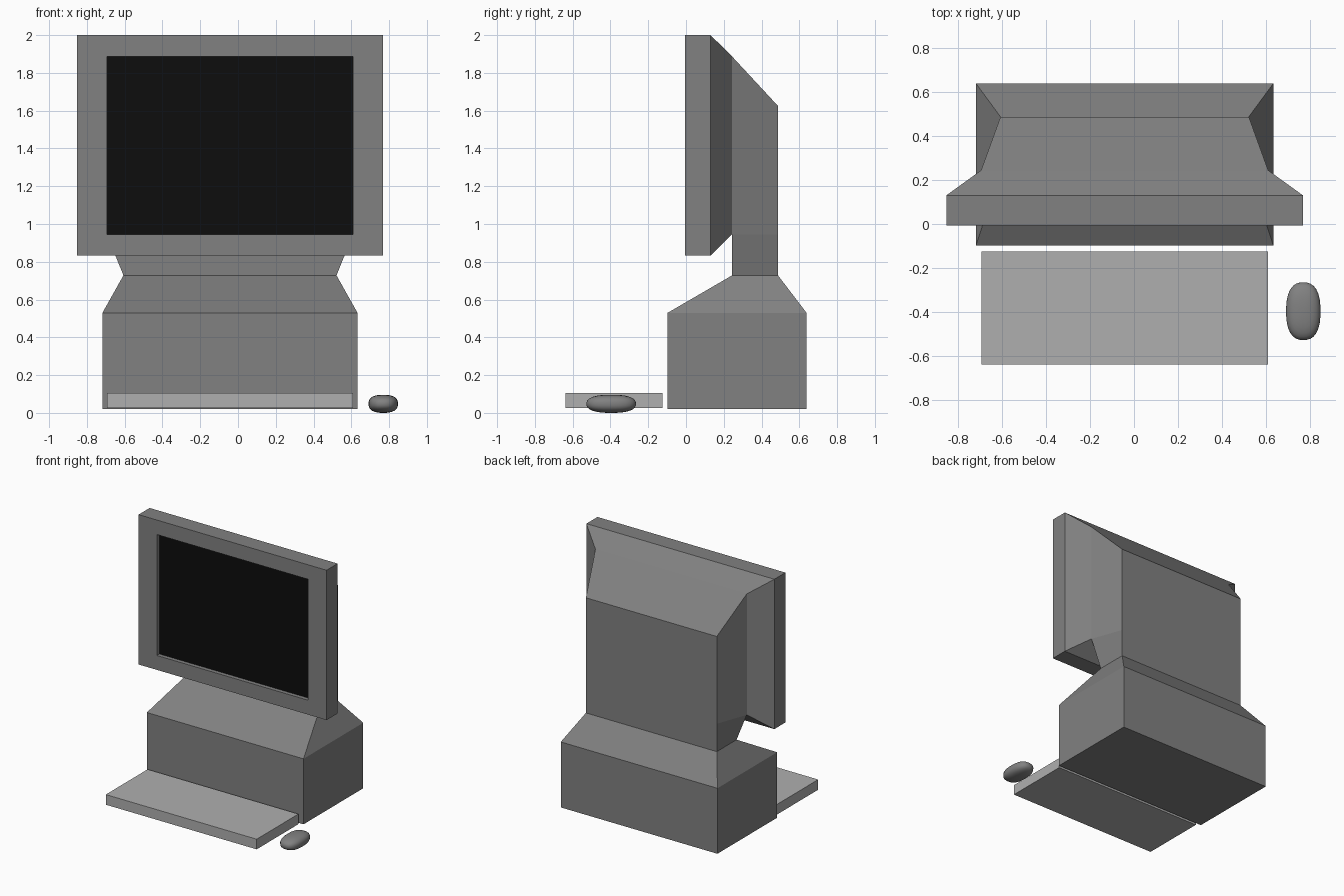
import bpy, bmesh, math

if "Cube" in bpy.data.objects:
    bpy.data.objects.remove(bpy.data.objects["Cube"])

CX = -0.0425   # centre line of the computer (the mouse sits off to one side)


def material(name, v):
    m = bpy.data.materials.new(name)
    m.diffuse_color = (v, v, v, 1)
    m.use_nodes = True
    m.node_tree.nodes["Principled BSDF"].inputs["Base Color"].default_value = m.diffuse_color
    return m


def finish(name, bm, mat, normals=True):
    if normals:
        bmesh.ops.recalc_face_normals(bm, faces=bm.faces[:])
    me = bpy.data.meshes.new(name)
    bm.to_mesh(me)
    bm.free()
    ob = bpy.data.objects.new(name, me)
    bpy.context.collection.objects.link(ob)
    me.materials.append(mat)
    return ob


def loft(name, rings, mat, caps=(True, True)):
    """Skin a series of point rings, optionally closing the ends."""
    bm = bmesh.new()
    vs = [[bm.verts.new(p) for p in r] for r in rings]
    n = len(rings[0])
    for a, b in zip(vs, vs[1:]):
        for i in range(n):
            j = (i + 1) % n
            bm.faces.new((a[i], a[j], b[j], b[i]))
    for ring, cap in zip((vs[0], vs[-1]), caps):
        if cap:
            bm.faces.new(ring)
    return finish(name, bm, mat)


def upright(y, hx, z0, z1):
    return [(CX - hx, y, z0), (CX + hx, y, z0), (CX + hx, y, z1), (CX - hx, y, z1)]


def level(z, hx, y0, y1):
    return [(CX - hx, y0, z), (CX + hx, y0, z), (CX + hx, y1, z), (CX - hx, y1, z)]


case = material("case_grey", 0.22)
light = material("light_grey", 0.43)
black = material("screen_black", 0.004)

FY, BY = 0.244, 0.487          # front and back of the rear housing
S0, S1 = 0.945, 1.887          # screen bottom and top

# Monitor frame: recessed opening, bezel, rim and rear taper
loft("monitor_frame", [
    upright(0.03, 0.652, S0, S1),
    upright(-0.006, 0.652, S0, S1),
    upright(-0.006, 0.81, 0.833, 2.0),
    upright(0.13, 0.81, 0.833, 2.0),
    upright(FY, 0.652, S0, S1)], case, (False, False))

# Screen panel
loft("screen", [upright(0.025, 0.652, S0, S1), upright(0.045, 0.652, S0, S1)], black)

# Rear housing: narrows backwards and down into the neck
loft("rear_housing", [
    level(0.728, 0.564, FY, BY),
    [(CX - 0.652, FY, S0), (CX + 0.652, FY, S0), (CX + 0.564, BY, S0), (CX - 0.564, BY, S0)],
    [(CX - 0.652, FY, S1), (CX + 0.652, FY, S1), (CX + 0.564, BY, 1.625), (CX - 0.564, BY, 1.625)],
], case)

# Base unit with sloping shoulders
loft("base_unit", [
    level(0.02, 0.675, -0.097, 0.638),
    level(0.53, 0.675, -0.097, 0.638),
    level(0.728, 0.564, FY, BY)], case)

# Keyboard slab
loft("keyboard", [level(0.025, 0.65, -0.638, -0.124), level(0.104, 0.65, -0.638, -0.124)], light)

# Mouse: rounded, slightly squared ellipsoid
bm = bmesh.new()
bmesh.ops.create_uvsphere(bm, u_segments=32, v_segments=16, radius=1)
for v in bm.verts:
    k = sum(abs(c) ** 2.5 for c in v.co) ** (-1 / 2.5)
    v.co = (0.769 + v.co.x * k * 0.078, -0.396 + v.co.y * k * 0.131, 0.053 + v.co.z * k * 0.048)
for f in bm.faces:
    f.smooth = True
zmin = min(v.co.z for v in bm.verts)
for v in bm.verts:
    v.co.z -= zmin
finish("mouse", bm, case)
